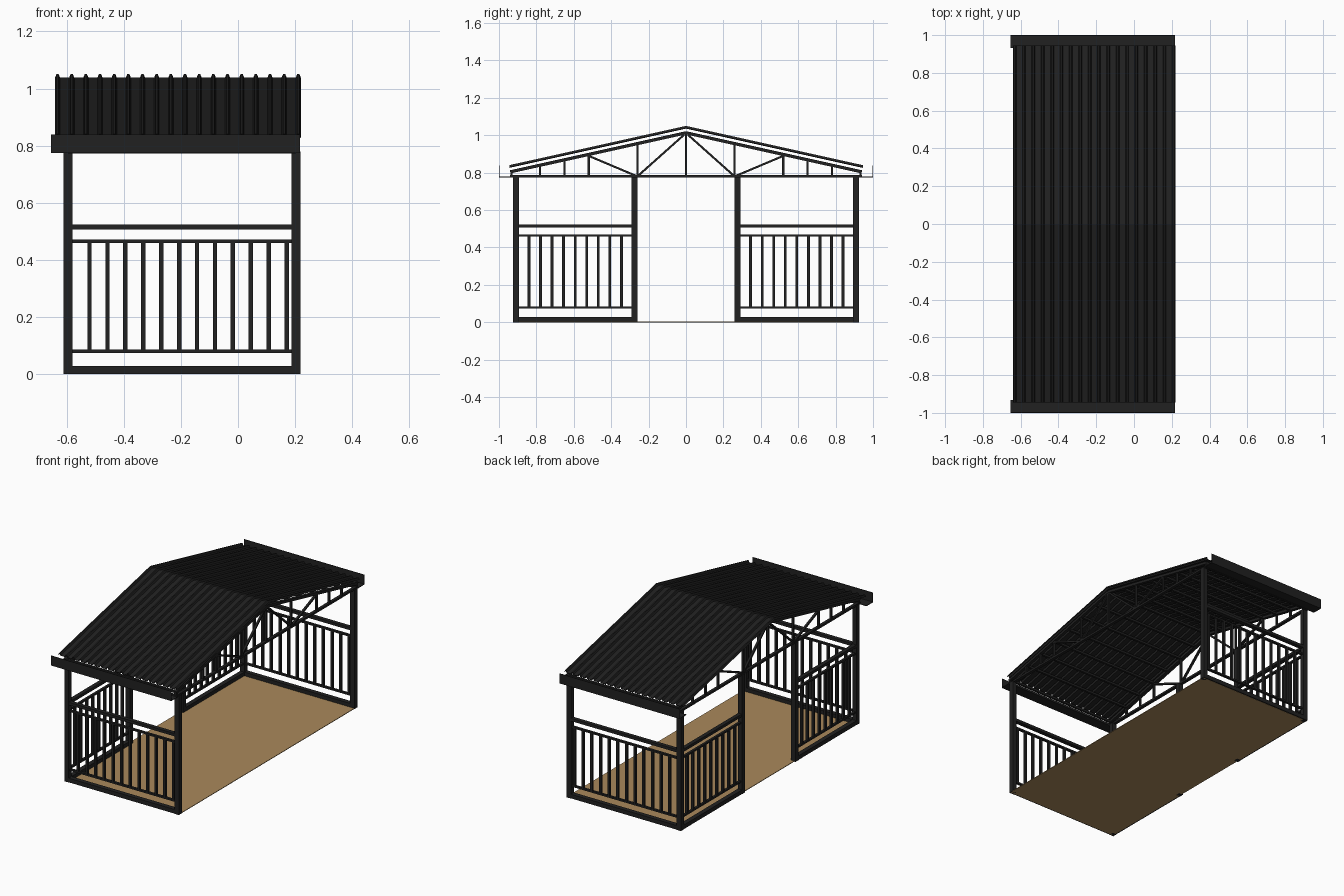
import bpy, bmesh
from mathutils import Vector, Matrix

cube = bpy.data.objects.get("Cube")
if cube:
    bpy.data.objects.remove(cube, do_unlink=True)


def material(name, rgb):
    m = bpy.data.materials.new(name)
    m.use_nodes = True
    m.diffuse_color = (*rgb, 1)
    m.node_tree.nodes["Principled BSDF"].inputs["Base Color"].default_value = (*rgb, 1)
    return m


black = material("black metal", (0.015, 0.015, 0.015))
tan = material("tan floor", (0.40, 0.25, 0.105))


def finish(name, bm, mat):
    me = bpy.data.meshes.new(name)
    bmesh.ops.recalc_face_normals(bm, faces=bm.faces)
    bm.to_mesh(me)
    bm.free()
    me.materials.append(mat)
    ob = bpy.data.objects.new(name, me)
    bpy.context.collection.objects.link(ob)
    return ob


def bar(bm, a, b, width, depth):
    """Rectangular bar from a to b; width runs sideways, depth across it."""
    a, b = Vector(a), Vector(b)
    along = (b - a).normalized()
    side = Vector((0, 1, 0)) if abs(along.x) > 0.5 else Vector((1, 0, 0))
    across = along.cross(side)
    rot = Matrix((side, across, along)).transposed().to_4x4()
    size = Matrix.Diagonal((width, depth, (b - a).length, 1))
    bmesh.ops.create_cube(bm, size=1, matrix=Matrix.Translation((a + b) / 2) @ rot @ size)


def build(name, bars, mat=black):
    bm = bmesh.new()
    for b in bars:
        bar(bm, *b)
    return finish(name, bm, mat)


LEFT, RIGHT, END, DOOR = 0.203, -0.595, 0.909, 0.276
POST, EAVE, SLOPE, BEAM = 0.031, 0.945, 0.222, 0.78


def chord_z(y):
    return 1.013 - SLOPE * abs(y)


# Floor
build("floor", [((-0.602, 0, 0.002), (0.217, 0, 0.002), 2 * END + 0.016, 0.004)], tan)

# Posts: four corners and two beside the opening
spots = [(x, s * END) for x in (LEFT, RIGHT) for s in (-1, 1)]
spots += [(RIGHT, s * DOOR) for s in (-1, 1)]
build("posts", [((x, y, 0), (x, y, BEAM), POST, POST) for x, y in spots])


# Railings
def railing(name, start, end, count, first, last):
    p, q = Vector(start), Vector(end)
    bars = []
    for z, w, h in ((0.0145, 0.03, 0.027), (0.08, 0.016, 0.011),
                    (0.465, 0.016, 0.011), (0.515, 0.026, 0.018)):
        up = Vector((0, 0, z))
        bars.append((p + up, q + up, w, h))
    for i in range(count):
        c = p.lerp(q, first + (last - first) * i / (count - 1))
        bars.append((c + Vector((0, 0, 0.08)), c + Vector((0, 0, 0.465)), 0.015, 0.015))
    build(name, bars)


for s, label in ((-1, "front"), (1, "back")):
    railing(label + "_railing", (RIGHT, s * END, 0), (LEFT, s * END, 0), 12, 0.094, 0.959)
    railing(label + "_side_railing", (RIGHT, s * END, 0), (RIGHT, s * DOOR, 0), 9, 0.11, 0.89)


# Roof trusses
def truss(name, x):
    bars = [((x, -0.94, BEAM), (x, 0.94, BEAM), 0.02, 0.013),
            ((x, 0, BEAM), (x, 0, chord_z(0)), 0.014, 0.011)]
    for s in (-1, 1):
        bars.append(((x, 0, chord_z(0)), (x, s * 0.94, chord_z(0.94)), 0.02, 0.017))
        for y in (0.26, 0.52, 0.65, 0.78, 0.932):
            bars.append(((x, s * y, BEAM), (x, s * y, chord_z(y)), 0.014, 0.011))
        for y in (0.01, 0.52):
            bars.append(((x, s * y, chord_z(y) - 0.008), (x, s * 0.26, BEAM), 0.014, 0.011))
    build(name, bars)


truss("left_truss", LEFT)
truss("right_truss", RIGHT)

# Purlins and eave beams running between the trusses
runs = [(0, chord_z(0), 0.014)]
for s in (-1, 1):
    runs += [(s * y, chord_z(y), 0.014) for y in (0.13, 0.26, 0.39, 0.52, 0.65, 0.78)]
    runs += [(s * 0.932, BEAM, 0.014), (s * 0.932, chord_z(0.932), 0.014)]
build("purlins", [((RIGHT, y, z), (LEFT, y, z), 0.014, h) for y, z, h in runs])

# Ribbed roof sheet: one rib profile repeated, swept over the ridge
ribs, pitch, start = 18, 0.0496, -0.632
profile = []
for i in range(ribs):
    x = start + i * pitch
    profile += [(x - 0.009, 0), (x - 0.004, 0.012), (x + 0.004, 0.012), (x + 0.009, 0)]
bm = bmesh.new()
rows = [[bm.verts.new((x, y, 1.038 + h - SLOPE * abs(y))) for x, h in profile]
        for y in (-EAVE, 0, EAVE)]
for r0, r1 in zip(rows, rows[1:]):
    for i in range(len(profile) - 1):
        bm.faces.new((r0[i], r0[i + 1], r1[i + 1], r1[i]))
sheet = finish("roof_sheet", bm, black)
thick = sheet.modifiers.new("thickness", "SOLIDIFY")
thick.thickness = 0.003
thick.offset = -1

# Gutters: thin outer face and base, open above
for s, label in ((-1, "front"), (1, "back")):
    build(label + "_gutter", [
        ((-0.655, s * 0.998, 0.807), (0.217, s * 0.998, 0.807), 0.004, 0.064),
        ((-0.655, s * 0.965, 0.777), (0.217, s * 0.965, 0.777), 0.066, 0.004)])
